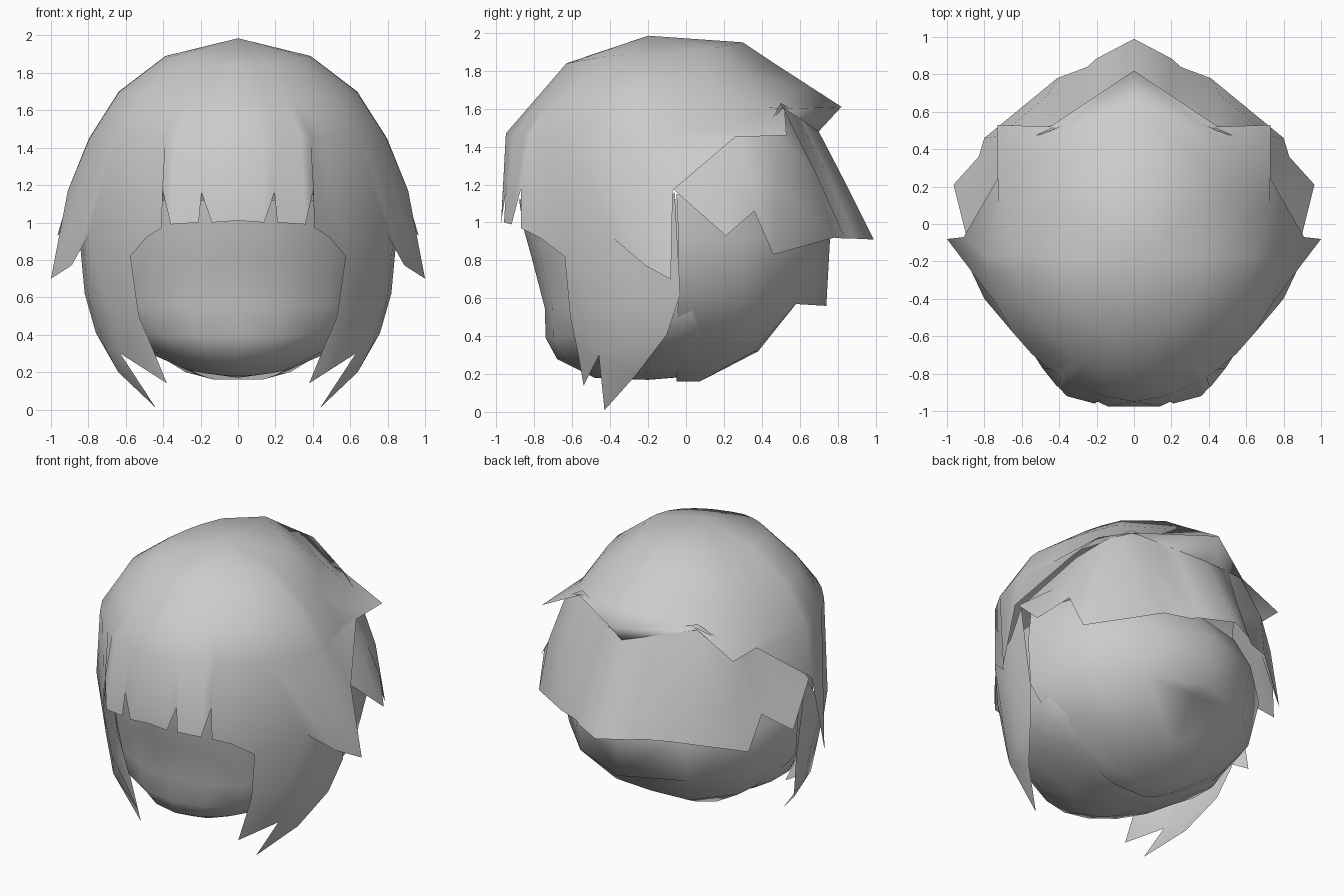
import bpy, bmesh, math
from mathutils import Vector

if "Cube" in bpy.data.objects:
    bpy.data.objects.remove(bpy.data.objects["Cube"], do_unlink=True)

grey = bpy.data.materials.new("plain grey")
grey.use_nodes = True
GREY = (0.6, 0.6, 0.6, 1)
grey.diffuse_color = GREY
grey.node_tree.nodes["Principled BSDF"].inputs["Base Color"].default_value = GREY


def ring_point(front, side, back, deg, dip=0.0):
    """Point on a half ring running from front (0) over the side (90) to the back (180).
    dip pulls the diagonals inward."""
    s, c = math.sin(math.radians(deg)), math.cos(math.radians(deg))
    end = front if c > 0 else back
    k = 1 - dip * abs(2 * s * c)
    y = side[1] + (end[1] - side[1]) * abs(c) * k
    z = side[2] + (end[2] - side[2]) * c * c
    return (side[0] * s * k, y, z)


def loft(bm, rows):
    """Skin neighbouring rows of points with quads."""
    grid = [[bm.verts.new(p) for p in row] for row in rows]
    for a, b in zip(grid, grid[1:]):
        for i in range(len(a) - 1):
            bm.faces.new((a[i], a[i + 1], b[i + 1], b[i]))


def polygon(bm, points):
    bm.faces.new([bm.verts.new(p) for p in points])


def finish(name, bm, angle=120):
    """Weld, mirror to the other side, turn the normals outward and smooth."""
    bmesh.ops.remove_doubles(bm, verts=bm.verts[:], dist=0.002)
    bmesh.ops.mirror(bm, geom=bm.verts[:] + bm.edges[:] + bm.faces[:],
                     axis='X', merge_dist=0.002)
    bmesh.ops.remove_doubles(bm, verts=bm.verts[:], dist=0.002)
    bmesh.ops.recalc_face_normals(bm, faces=bm.faces[:])
    centre = Vector((0, 0, 0.9))
    if sum(f.normal.dot(f.calc_center_median() - centre) * f.calc_area() for f in bm.faces) < 0:
        bmesh.ops.reverse_faces(bm, faces=bm.faces[:])
    mesh = bpy.data.meshes.new(name)
    bm.to_mesh(mesh)
    bm.free()
    mesh.materials.append(grey)
    obj = bpy.data.objects.new(name, mesh)
    bpy.context.collection.objects.link(obj)
    bpy.ops.object.select_all(action='DESELECT')
    obj.select_set(True)
    bpy.context.view_layer.objects.active = obj
    bpy.ops.object.shade_smooth_by_angle(angle=math.radians(angle))


# Hair cap: dome rings ending in a ragged edge (ring angle, edge point)
edge = [
    (0, (0, -.975, 1.01)), (10, (.14, -.975, 1.0)), (13.5, (.195, -.95, 1.16)),
    (15, (.21, -.96, 1.0)), (26, (.36, -.92, .99)), (29, (.405, -.87, 1.18)),
    (30.5, (.41, -.87, .97)), (36, (.49, -.77, .92)), (46, (.575, -.64, .82)),
    (58, (.80, -.40, .93)), (72, (.89, -.21, .77)), (86, (1.0, -.08, .70)),
    (92, (.91, -.07, 1.17)), (110, (.72, .26, 1.45)), (122, (.73, .53, 1.46)),
    (140, (.45, .52, 1.60)), (180, (0, .82, 1.61)),
]
rings = [
    ((0, -.2, 1.985), (0, -.2, 1.985), (0, -.2, 1.985)),
    ((0, -.63, 1.84), (.39, -.2, 1.89), (0, .30, 1.95)),
    ((0, -.82, 1.62), (.64, -.2, 1.70), (0, .48, 1.83)),
    ((0, -.95, 1.47), (.80, -.2, 1.45), (0, .65, 1.72)),
]
cap = bmesh.new()
loft(cap, [[ring_point(*r, a, 0.05) for a, _ in edge] for r in rings] + [[p for _, p in edge]])
# Underside of the rear peak
polygon(cap, [(.45, .52, 1.60), (0, .82, 1.61), (0, .70, 1.48)])
# Side locks hanging from the cap edge, with two pointed tips
loft(cap, [
    [(.575, -.64, .82), (.80, -.40, .93), (.84, -.20, 1.0), (.87, -.06, 1.16)],
    [(.53, -.61, .50), (.70, -.44, .55), (.80, -.22, .60), (.82, -.03, .62)],
    [(.45, -.57, .31), (.63, -.46, .30), (.71, -.28, .33), (.76, -.10, .41)],
])
polygon(cap, [(.45, -.57, .31), (.63, -.46, .30), (.38, -.54, .14)])
polygon(cap, [(.63, -.46, .30), (.71, -.28, .33), (.64, -.26, .20), (.44, -.43, .01)])
polygon(cap, [(.71, -.28, .33), (.76, -.10, .41), (.64, -.26, .20)])
finish("hair_cap", cap)

# Flared back layer with a jagged hem and a raised lock at the middle
back = bmesh.new()
loft(back, [
    [(.84, -.07, 1.20), (.64, .20, 1.49), (.63, .28, 1.50), (.61, .44, 1.52),
     (.44, .50, 1.63), (.28, .57, 1.59), (.20, .60, 1.56), (0, .695, 1.49)],
    [(.89, -.06, 1.17), (.82, .20, 1.20), (.75, .34, 1.25), (.72, .47, 1.20),
     (.46, .69, 1.25), (.28, .69, 1.22), (.20, .77, 1.21), (0, .83, 1.23)],
    [(.90, -.05, 1.16), (.965, .21, .93), (.83, .36, 1.06), (.80, .46, .83),
     (.41, .78, .92), (.25, .84, .915), (.20, .885, .915), (0, .99, .91)],
])
finish("hair_back_layer", back)

# Nape hair, overhanging to a short point and closing under the neck
nape = bmesh.new()
loft(nape, [
    [(.80, -.05, 1.15), (.70, .26, 1.15), (.40, .50, 1.15), (0, .60, 1.15)],
    [(.83, -.04, .92), (.77, .30, .92), (.43, .62, .92), (0, .76, .92)],
    [(.81, -.04, .62), (.68, .30, .58), (.40, .58, .57), (0, .74, .56)],
])
loft(nape, [
    [(.81, -.04, .62), (.68, .30, .58), (.40, .58, .57), (0, .58, .57)],
    [(.62, -.05, .41), (.54, .20, .37), (.28, .36, .32), (0, .38, .32)],
    [(.36, -.05, .26), (.28, .07, .20), (.13, .07, .16), (0, .07, .16)],
    [(.25, -.05, .21), (.20, -.05, .185), (.13, -.05, .16), (0, -.05, .16)],
])
polygon(nape, [(.40, .58, .57), (0, .74, .56), (0, .58, .57)])
finish("nape_hair", nape, 180)

# Face and head inside the hair
levels = [
    ((0, -.88, 1.12), (.74, -.05, 1.12), (0, .50, 1.12)),
    ((0, -.86, .98), (.76, -.05, .98), (0, .52, .98)),
    ((0, -.81, .80), (.76, -.05, .80), (0, .52, .80)),
    ((0, -.745, .55), (.74, -.05, .55), (0, .45, .55)),
    ((0, -.74, .39), (.66, -.08, .41), (0, .32, .39)),
    ((0, -.68, .28), (.50, -.10, .31), (0, .20, .28)),
    ((0, -.48, .18), (.28, -.12, .215), (0, .04, .19)),
    ((0, -.2, .17), (0, -.2, .17), (0, -.2, .17)),
]
head = bmesh.new()
loft(head, [[ring_point(*lv, a) for a in range(0, 181, 20)] for lv in levels])
finish("head", head)
